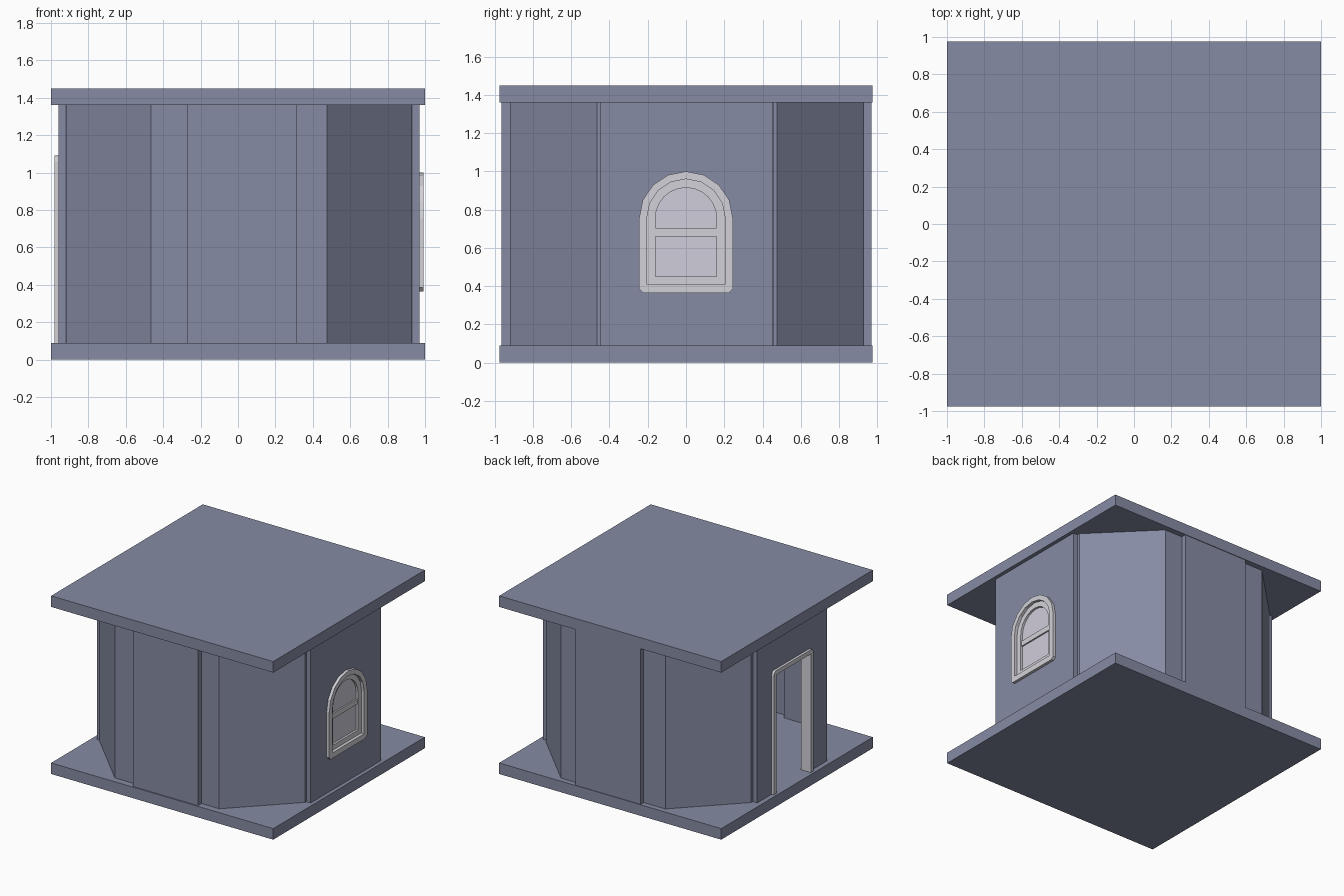
import bpy, bmesh, math
from mathutils import Vector

if "Cube" in bpy.data.objects:
    bpy.data.objects.remove(bpy.data.objects["Cube"])


def material(name, rgb):
    m = bpy.data.materials.new(name)
    m.diffuse_color = (*rgb, 1)
    m.use_nodes = True
    m.node_tree.nodes["Principled BSDF"].inputs["Base Color"].default_value = m.diffuse_color
    return m


WALL = material("slate blue", (0.24, 0.26, 0.37))
TRIM = material("pale grey trim", (0.65, 0.64, 0.69))
GLASS = material("pale lilac glass", (0.63, 0.61, 0.70))


def plate(name, loops, axis, a, b, mat):
    """Extrude flat outline loops (later loops are holes) from a to b along an axis."""
    def place(u, v):
        return {"x": (a, u, v), "z": (u, v, a)}[axis]
    bm = bmesh.new()
    edges = []
    for loop in loops:
        vs = [bm.verts.new(place(u, v)) for u, v in loop]
        edges += [bm.edges.new((vs[i], vs[(i + 1) % len(vs)])) for i in range(len(vs))]
    bmesh.ops.triangle_fill(bm, edges=edges, use_beauty=True, use_dissolve=False)
    ext = bmesh.ops.extrude_face_region(bm, geom=bm.faces[:], use_keep_orig=True)
    move = Vector((b - a, 0, 0)) if axis == "x" else Vector((0, 0, b - a))
    bmesh.ops.translate(bm, vec=move,
                        verts=[g for g in ext["geom"] if isinstance(g, bmesh.types.BMVert)])
    bmesh.ops.recalc_face_normals(bm, faces=bm.faces[:])
    me = bpy.data.meshes.new(name)
    bm.to_mesh(me)
    bm.free()
    me.materials.append(mat)
    ob = bpy.data.objects.new(name, me)
    bpy.context.collection.objects.link(ob)
    return ob


def rect(u0, u1, v0, v1):
    return [(u0, v0), (u1, v0), (u1, v1), (u0, v1)]


def arch(r, bottom, spring=0.755, n=8, chamfer=0.0):
    """Arched window outline with optional cut bottom corners."""
    pts = [(r * math.cos(math.pi * i / n), spring + r * math.sin(math.pi * i / n))
           for i in range(n + 1)]
    if chamfer:
        return pts + [(-r, bottom + chamfer), (-r + chamfer, bottom),
                      (r - chamfer, bottom), (r, bottom + chamfer)]
    return pts + [(-r, bottom), (r, bottom)]


Z0, Z1 = 0.09, 1.36

# Floor and roof slabs
plate("floor_slab", [rect(-1, 1, -0.975, 0.975)], "z", 0, Z0, WALL)
plate("roof_slab", [rect(-1, 1, -0.975, 0.975)], "z", Z1, 1.45, WALL)

# Four angled corner walls of the octagon
for sx in (-1, 1):
    gap = 0.31 if sx > 0 else 0.275
    for sy in (-1, 1):
        outline = [(gap, 0.925), (0.47, 0.925), (0.925, 0.47), (0.925, 0.45),
                   (0.88, 0.45), (0.45, 0.88), (gap, 0.88)]
        plate("corner_wall", [[(0.005 + sx * x, 0.005 + sy * y) for x, y in outline]],
              "z", Z0, Z1, WALL)

# Raised front and back panels
plate("front_panel", [rect(-0.27, 0.315, -0.965, -0.92)], "z", Z0, Z1, WALL)
plate("back_panel", [rect(-0.27, 0.315, 0.93, 0.97)], "z", Z0, Z1, WALL)

# Right panel with arched opening
plate("window_panel", [rect(-0.45, 0.452, Z0, Z1), arch(0.22, 0.39)],
      "x", 0.925, 0.97, WALL)

# Left panel with doorway
DL, DR, DT = -0.24, 0.27, 1.09
plate("door_panel", [[(-0.445, Z0), (DL + 0.015, Z0), (DL + 0.015, DT - 0.015),
                      (DR - 0.015, DT - 0.015), (DR - 0.015, Z0), (0.455, Z0),
                      (0.455, Z1), (-0.445, Z1)]], "x", -0.96, -0.915, WALL)

# Door frame with rounded top corners
t, c = 0.035, 0.03
corner = [(c * (1 - math.cos(k * math.pi / 6)), c * (1 - math.sin(k * math.pi / 6)))
          for k in range(4)]
frame = [(DL, Z0)] + [(DL + u, DT - v) for u, v in corner]
frame += [(DR - u, DT - v) for u, v in reversed(corner)] + [(DR, Z0)]
frame += [(DR - t, Z0), (DR - t, DT - t), (DL + t, DT - t), (DL + t, Z0)]
plate("door_frame", [frame], "x", -0.98, -0.89, TRIM)

# Arched window: outer frame, sash, bar and glass
plate("window_frame", [arch(0.245, 0.365, chamfer=0.02), arch(0.205, 0.41)],
      "x", 0.905, 0.993, TRIM)
plate("window_sash", [arch(0.207, 0.408), arch(0.16, 0.45, n=12)], "x", 0.925, 0.968, TRIM)
plate("window_bar", [rect(-0.162, 0.162, 0.66, 0.703)], "x", 0.93, 0.963, TRIM)
plate("window_glass", [arch(0.165, 0.445, n=12)], "x", 0.942, 0.951, GLASS)
